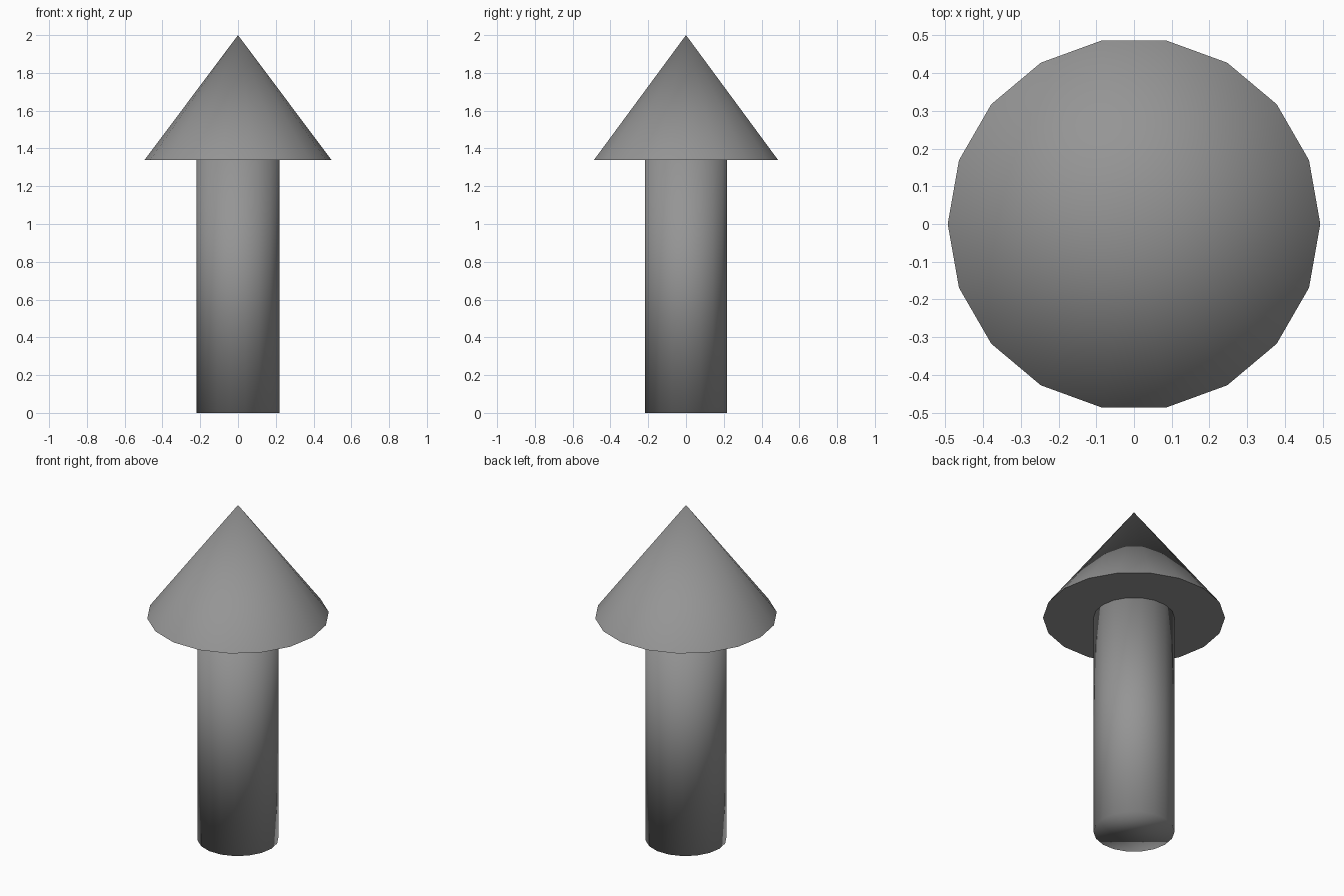
import bpy

cube = bpy.data.objects.get("Cube")
if cube:
    bpy.data.objects.remove(cube, do_unlink=True)

SIDES = 18
NECK = 1.34      # height where the shaft meets the head
TOP = 2.0

grey = bpy.data.materials.new("mid_grey")
grey.use_nodes = True
colour = (0.3, 0.3, 0.3, 1)
grey.diffuse_color = colour
grey.node_tree.nodes["Principled BSDF"].inputs["Base Color"].default_value = colour


def tapered(name, r_bottom, r_top, z0, z1):
    """Smooth round part with one corner on the x axis."""
    bpy.ops.mesh.primitive_cone_add(
        vertices=SIDES, radius1=r_bottom, radius2=r_top, depth=z1 - z0,
        end_fill_type='NGON', location=(0, 0, (z0 + z1) / 2))
    obj = bpy.context.object
    obj.name = name
    # turn a quarter so that corners lie at +x and -x
    obj.rotation_euler.z = 1.5707963
    bpy.ops.object.transform_apply(location=True, rotation=True, scale=True)
    obj.data.materials.append(grey)
    bpy.ops.object.shade_smooth()
    return obj


# Shaft, softly shaded over its end rims
tapered("arrow_shaft", 0.22, 0.22, 0, NECK)

# Pointed head with a crisp rim and flat underside
head = tapered("arrow_head", 0.494, 0, NECK, TOP)
for edge in head.data.edges:
    if all(head.data.vertices[i].co.z < NECK + 0.01 for i in edge.vertices):
        edge.use_edge_sharp = True
